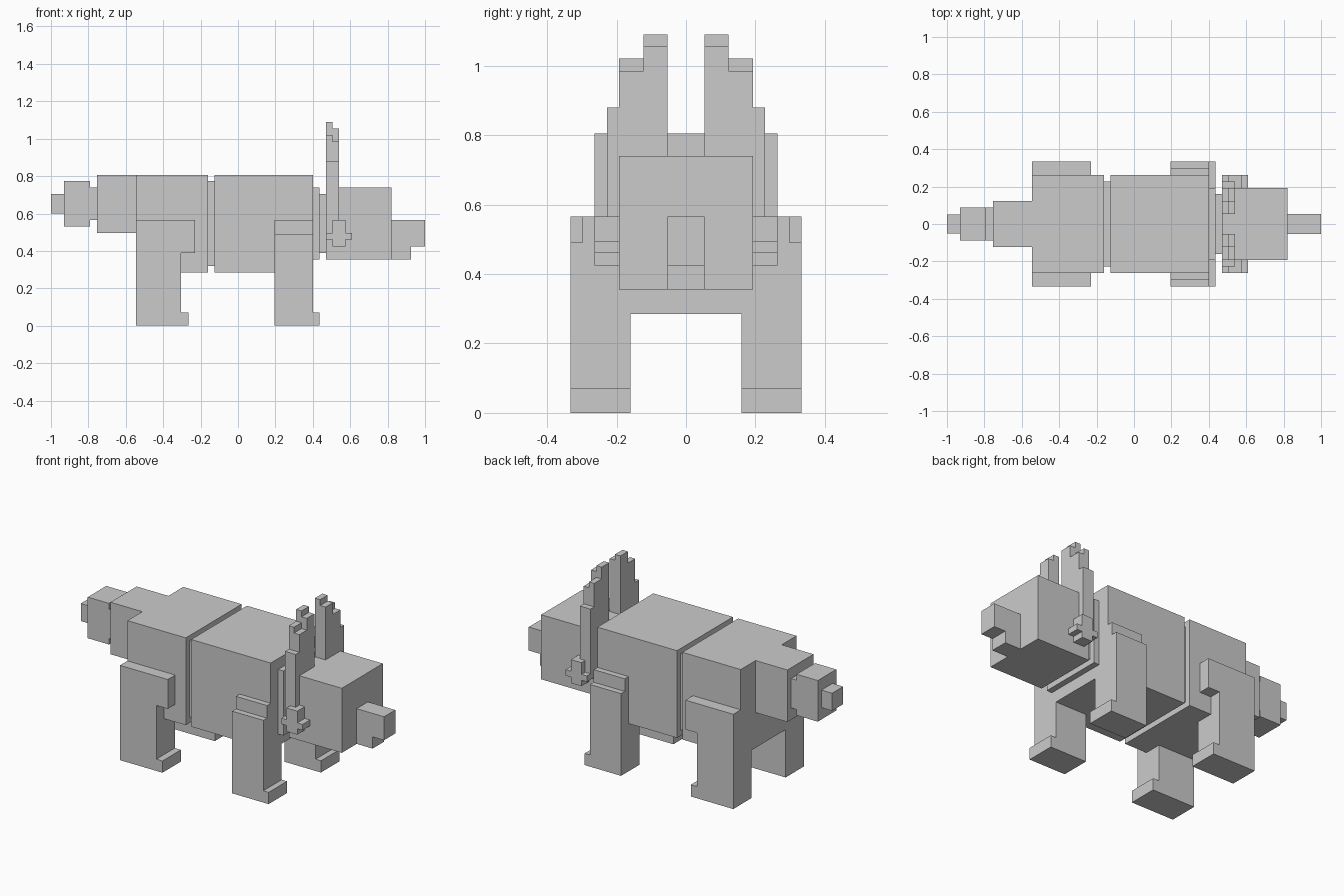
import bpy, bmesh


def add_prism(bm, outline, y0, y1):
    """Extrude an (x, z) outline from y0 to y1."""
    face = bm.faces.new([bm.verts.new((x, y0, z)) for x, z in outline])
    new = bmesh.ops.extrude_face_region(bm, geom=[face])["geom"]
    verts = [v for v in new if isinstance(v, bmesh.types.BMVert)]
    bmesh.ops.translate(bm, verts=verts, vec=(0, y1 - y0, 0))


def part(name, prisms, mirror=False):
    """One object from (outline, y0, y1) prisms, optionally mirrored to -y."""
    bm = bmesh.new()
    for outline, y0, y1 in prisms:
        add_prism(bm, outline, y0, y1)
        if mirror:
            add_prism(bm, outline, -y1, -y0)
    bmesh.ops.recalc_face_normals(bm, faces=bm.faces)
    mesh = bpy.data.meshes.new(name)
    bm.to_mesh(mesh)
    bm.free()
    bpy.context.collection.objects.link(bpy.data.objects.new(name, mesh))


def rect(x0, x1, z0, z1):
    return [(x0, z0), (x1, z0), (x1, z1), (x0, z1)]


# Blocks along the spine: name, x range, z range, half width
spine = [
    ("tail_tip", -1.0, -0.93, 0.60, 0.705, 0.052),
    ("tail", -0.93, -0.79, 0.53, 0.775, 0.087),
    ("tail_joint", -0.79, -0.755, 0.565, 0.74, 0.087),
    ("rump", -0.755, -0.545, 0.495, 0.805, 0.123),
    ("rear_body", -0.545, -0.16, 0.285, 0.805, 0.263),
    ("waist", -0.16, -0.125, 0.32, 0.775, 0.228),
    ("front_body", -0.125, 0.40, 0.285, 0.805, 0.263),
    ("neck_base", 0.40, 0.435, 0.355, 0.74, 0.193),
    ("neck", 0.435, 0.47, 0.39, 0.705, 0.16),
    ("head", 0.47, 0.82, 0.355, 0.74, 0.193),
]
for name, x0, x1, z0, z1, w in spine:
    part(name, [(rect(x0, x1, z0, z1), -w, w)])

# Snout with an undercut lower jaw
part("snout", [([(0.82, 0.355), (0.925, 0.355), (0.925, 0.425), (1.0, 0.425),
                 (1.0, 0.565), (0.82, 0.565)], -0.053, 0.053)])

# Rear legs: thigh outside the body, shank running in under the belly
shank = [(-0.545, 0), (-0.265, 0), (-0.265, 0.07), (-0.305, 0.07)]
part("rear_legs", [
    (shank + [(-0.305, 0.39), (-0.23, 0.39), (-0.23, 0.565), (-0.545, 0.565)], 0.263, 0.333),
    (shank + [(-0.305, 0.285), (-0.545, 0.285)], 0.16, 0.263)], mirror=True)

# Front legs: stepped shoulder, shank running in under the belly
shank = [(0.195, 0), (0.435, 0), (0.435, 0.07), (0.40, 0.07)]
part("front_legs", [
    (shank + [(0.40, top), (0.195, top)], y0, y1)
    for top, y0, y1 in ((0.285, 0.16, 0.263), (0.565, 0.263, 0.298), (0.49, 0.298, 0.333))],
    mirror=True)

# Ears: stepped columns, the inner two chamfered by one step at the front
def ear_column(z0, top):
    return [(0.47, z0), (0.54, z0), (0.54, top - 0.035), (0.505, top - 0.035),
            (0.505, top), (0.47, top)]

part("ears", [(ear_column(0.74, 1.09), 0.053, 0.123),
              (ear_column(0.74, 1.02), 0.123, 0.193),
              (rect(0.47, 0.54, 0.495, 0.88), 0.193, 0.228)], mirror=True)

# Cross-shaped cheek ornaments
part("cheek_crosses", [([
    (0.505, 0.425), (0.575, 0.425), (0.575, 0.46), (0.61, 0.46), (0.61, 0.495),
    (0.575, 0.495), (0.575, 0.565), (0.505, 0.565), (0.505, 0.495), (0.47, 0.495),
    (0.47, 0.46), (0.505, 0.46)], 0.193, 0.263)], mirror=True)
